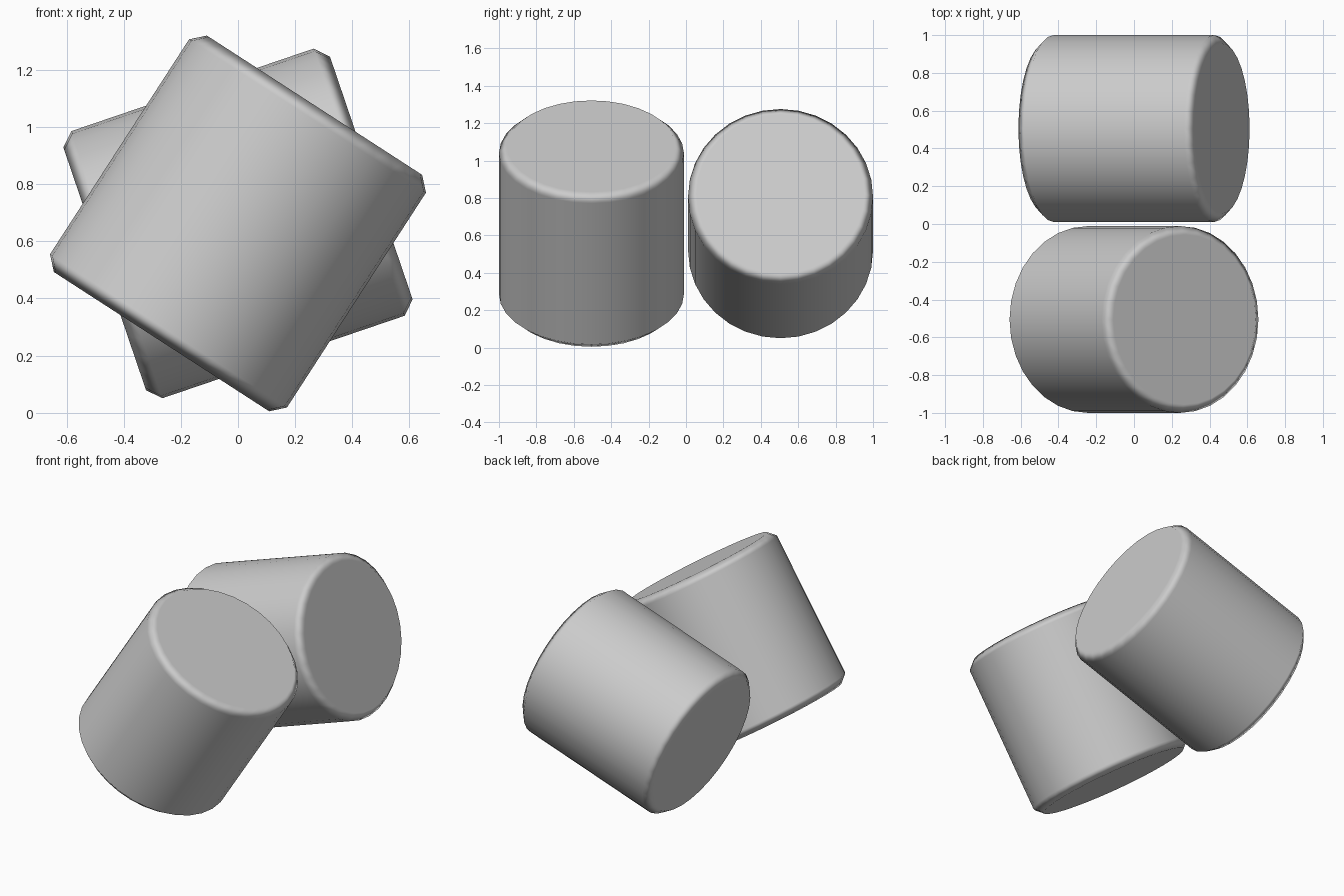
import bpy
import math

if "Cube" in bpy.data.objects:
    bpy.data.objects.remove(bpy.data.objects["Cube"])

RADIUS, HEIGHT, CHAMFER = 0.4945, 0.987, 0.045


def tilted_drum(name, y, tilt_degrees):
    # 32-sided cylinder tilted about the y axis, with a one-step softened rim
    bpy.ops.mesh.primitive_cylinder_add(
        vertices=32, radius=RADIUS, depth=HEIGHT,
        location=(0, y, 0.663), rotation=(0, math.radians(tilt_degrees), 0))
    drum = bpy.context.object
    drum.name = name
    bpy.ops.object.shade_smooth()
    bevel = drum.modifiers.new("rim_bevel", 'BEVEL')
    bevel.width = CHAMFER
    bevel.segments = 1
    bevel.limit_method = 'ANGLE'
    bevel.angle_limit = math.radians(30)
    bevel.harden_normals = True
    return drum


# Front and back drums, leaning by different amounts
tilted_drum("front_drum", -0.5055, 32.9)
tilted_drum("back_drum", 0.5055, 71.2)
